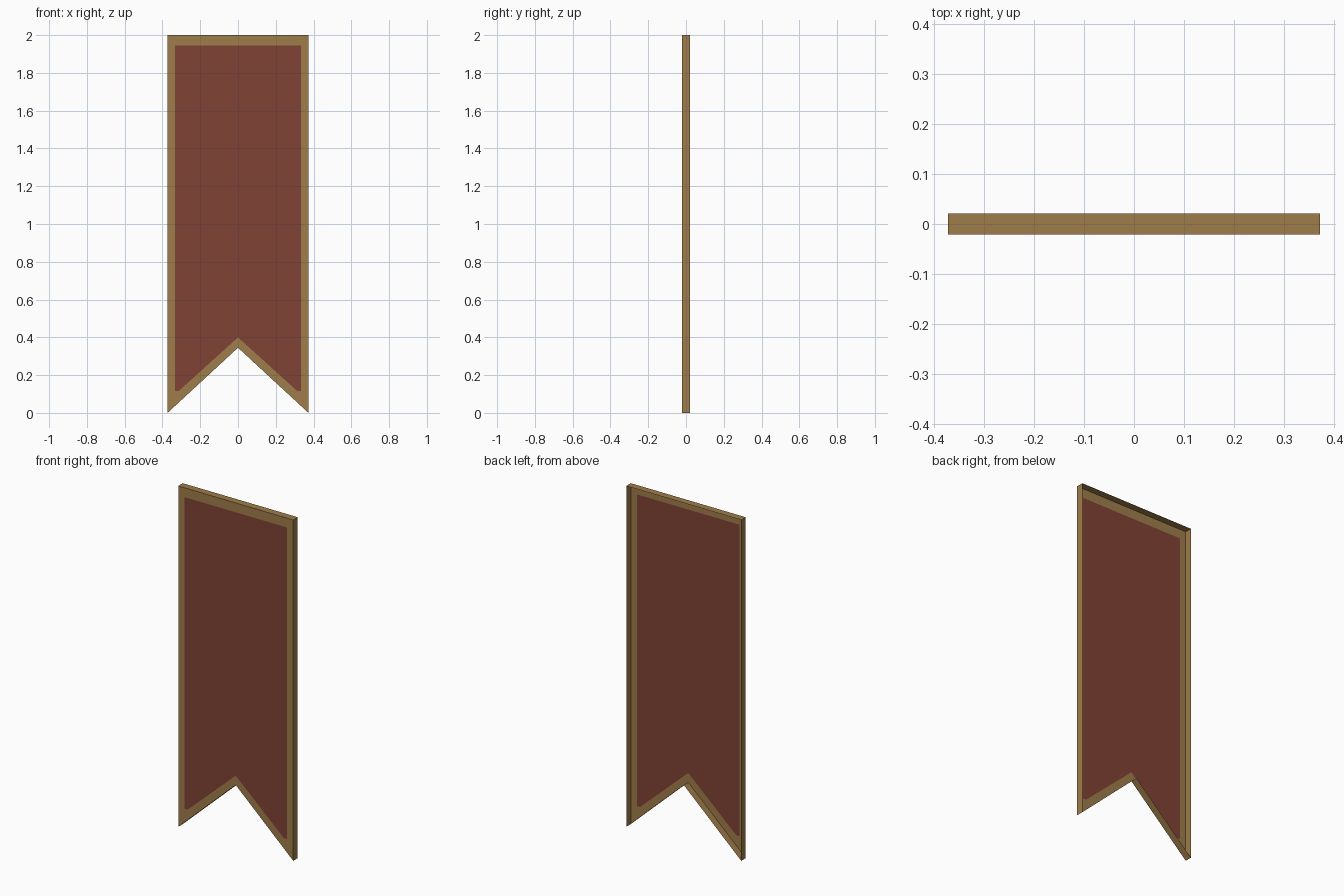
import bpy
import bmesh

if "Cube" in bpy.data.objects:
    bpy.data.objects.remove(bpy.data.objects["Cube"])

Y_FRONT, Y_BACK = -0.021, 0.021


def flat_material(name, rgb):
    mat = bpy.data.materials.new(name)
    mat.diffuse_color = (*rgb, 1.0)
    mat.use_nodes = True
    mat.node_tree.nodes["Principled BSDF"].inputs["Base Color"].default_value = mat.diffuse_color
    return mat


gold = flat_material("gold trim", (0.345, 0.205, 0.069))
red = flat_material("red cloth", (0.214, 0.054, 0.036))

# Swallow-tail outline, counter-clockwise seen from the front (x, z)
outer = [(0, 0.345), (0.373, 0), (0.373, 2), (-0.373, 2), (-0.373, 0)]

# Cloth outline: (x, z, index of the matching outer corner)
inner = [(0, 0.40, 0), (0.312, 0.117, 1), (0.333, 0.117, 1), (0.333, 1.945, 2),
         (-0.333, 1.945, 3), (-0.333, 0.117, 4), (-0.312, 0.117, 4)]

bm = bmesh.new()
front = [bm.verts.new((x, Y_FRONT, z)) for x, z in outer]
back = [bm.verts.new((x, Y_BACK, z)) for x, z in outer]
cloth = [bm.verts.new((x, Y_FRONT, z)) for x, z, _ in inner]

# Red cloth panel
bm.faces.new(cloth).material_index = 1

# Gold border on the front
for i in range(len(inner)):
    j = (i + 1) % len(inner)
    a, b = inner[i][2], inner[j][2]
    ring = [front[a], front[b], cloth[j], cloth[i]]
    if a == b:
        ring.pop(1)
    bm.faces.new(ring)

# Side walls running back from the border; the back is open
for i in range(len(outer)):
    j = (i + 1) % len(outer)
    bm.faces.new([front[j], front[i], back[i], back[j]])

mesh = bpy.data.meshes.new("banner")
bm.to_mesh(mesh)
bm.free()
mesh.materials.append(gold)
mesh.materials.append(red)
banner = bpy.data.objects.new("banner", mesh)
bpy.context.collection.objects.link(banner)
